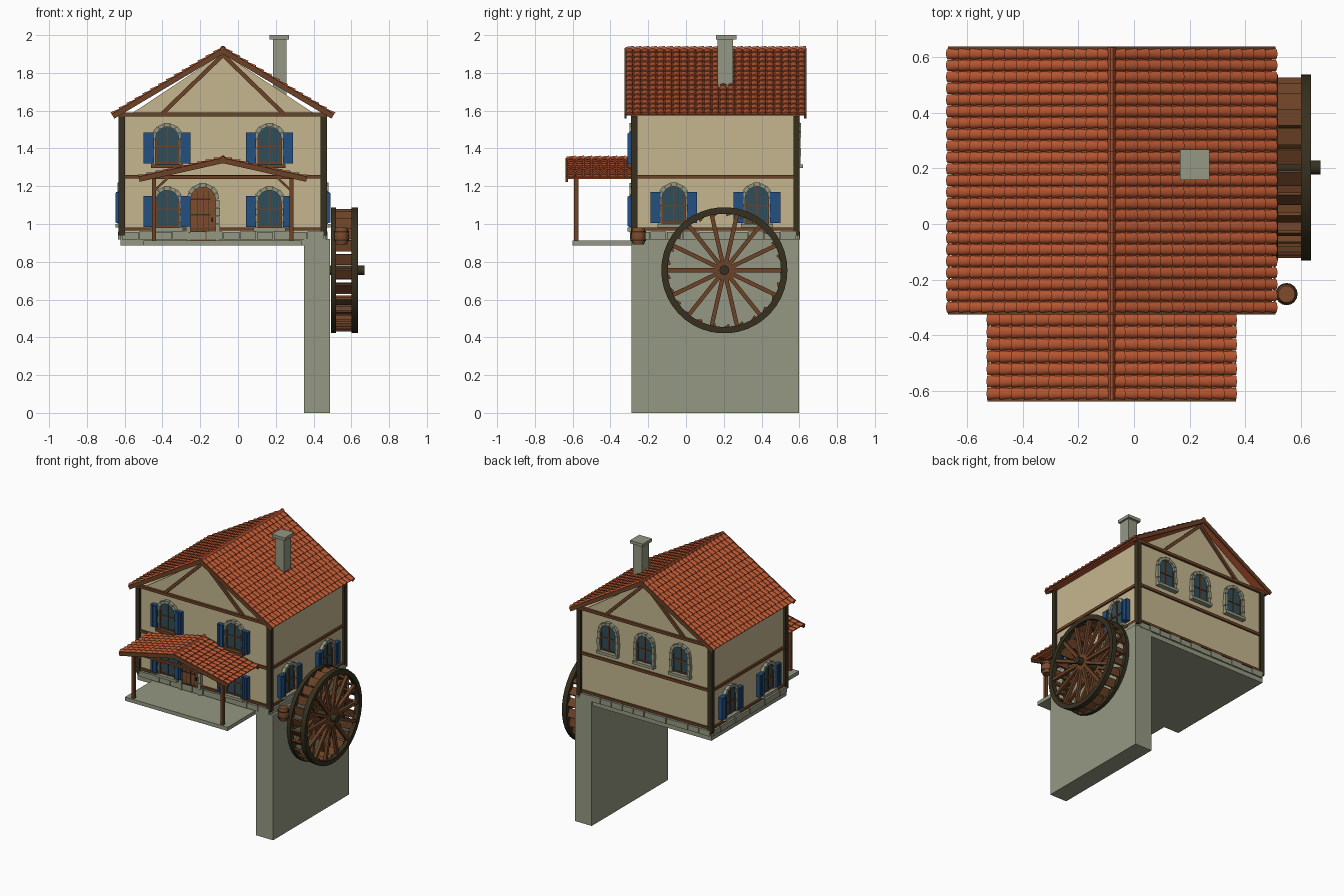
import bpy, bmesh, math
from mathutils import Matrix, Vector

if "Cube" in bpy.data.objects:
    bpy.data.objects.remove(bpy.data.objects["Cube"])

COL = {"cream plaster": (0.56, 0.47, 0.28), "grey stone": (0.30, 0.315, 0.225), "dark wood": (0.038, 0.03, 0.014),
       "brown wood": (0.15, 0.055, 0.02), "door wood": (0.21, 0.07, 0.025), "red tile": (0.46, 0.09, 0.03),
       "blue paint": (0.018, 0.08, 0.22), "window glass": (0.028, 0.075, 0.10)}
MATS = {}
for n, c in COL.items():
    MATS[n] = bpy.data.materials.new(n)
    MATS[n].diffuse_color = (*c, 1)
I = Matrix.Identity(4)
PARTS = {}
CX = -0.08                                   # ridge line of the house


def part(name, mat):
    return PARTS.setdefault(name, (bmesh.new(), mat))[0]


def bridge(bm, a, b):
    n = len(a)
    for i in range(n):
        bm.faces.new((a[i], a[(i + 1) % n], b[(i + 1) % n], b[i]))
    bm.faces.new(a)
    bm.faces.new(b[::-1])


def prism(bm, pts, y0, y1, M=I):             # x-z outline pushed along y
    a, b = [[bm.verts.new(M @ Vector((x, y, z))) for x, z in pts] for y in (y0, y1)]
    bridge(bm, a, b)


def box(bm, x0, x1, y0, y1, z0, z1, M=I):
    prism(bm, [(x0, z0), (x1, z0), (x1, z1), (x0, z1)], y0, y1, M)


def beam(bm, p, q, w, h, M=I):
    p, q = Vector(p), Vector(q)
    R = (q - p).to_track_quat('X', 'Z').to_matrix().to_4x4()
    box(bm, 0, (q - p).length, -w / 2, w / 2, -h / 2, h / 2, M @ Matrix.Translation(p) @ R)


def lathe(bm, prof, M=I, n=16, closed=False):  # (x, r) profile round the x axis
    rings = [[bm.verts.new(M @ Vector((x, r * math.cos(i * math.tau / n), r * math.sin(i * math.tau / n))))
              for i in range(n)] for x, r in prof]
    for a, b in zip(rings, rings[1:] + ([rings[0]] if closed else [])):
        for i in range(n):
            bm.faces.new((a[i], a[(i + 1) % n], b[(i + 1) % n], b[i]))
    if not closed:
        bm.faces.new(rings[0])
        bm.faces.new(rings[-1])


def tile(bm, M, x0, x1, yc, w, h, lift):     # one tapering barrel tile
    rings = []
    for x, k, z in ((x0, 0.84, 0), (x1, 1, lift)):
        rings.append([bm.verts.new(M @ Vector((x, yc - w * k * math.cos(t * math.pi / 5),
                      z + h * k * math.sin(t * math.pi / 5)))) for t in range(6)])
    bridge(bm, *rings)


def roof(label, half, y0, y1, zr, ze, rows, cols):
    L = math.hypot(half, zr - ze)
    c, s = half / L, (zr - ze) / L
    tiles = part(label + "_tiles", "red tile")
    deck = part(label + "_deck", "red tile")
    trim = part(label + "_gable_trim", "brown wood")
    p = (y1 - y0) / cols
    for d in (-1, 1):
        M = Matrix(((d * c, 0, d * s, CX), (0, 1, 0, 0), (-s, 0, c, zr), (0, 0, 0, 1)))
        box(deck, 0, L - 0.012, y0, y1, -0.008, 0.001, M)
        for r in range(rows):
            for k in range(cols):
                tile(tiles, M, r * L / rows - 0.004, (r + 1) * L / rows, y0 + (k + 0.5) * p, p * 0.49, 0.013, 0.007)
        for y in (y0, y1):
            box(trim, -0.004, L, y - 0.006, y + 0.006, -0.02, 0.008, M)
    for k in range(cols):                    # ridge caps
        R = Matrix(((0, -1, 0, CX), (1, 0, 0, y0 + k * p), (0, 0, 1, zr - 0.002), (0, 0, 0, 1)))
        tile(tiles, R, 0, p * 1.05, 0, 0.016, 0.02, 0.003)


def arch(w, z0, zs, n=10):
    return [(w, z0)] + [(w * math.cos(t * math.pi / n), zs + w * math.sin(t * math.pi / n)) for t in range(n + 1)] + [(-w, z0)]


def surround(label, M, r0, r1, z0, zs):      # stone jambs and arch blocks
    bm = part(label + "_stone_surround", "grey stone")
    nj = max(3, round((zs - z0) / 0.04))
    for k in range(nj):
        e = 0.004 * (k % 2)
        a, b = z0 + (zs - z0) * k / nj, z0 + (zs - z0) * (k + 1) / nj - 0.002
        for s in (-1, 1):
            box(bm, *sorted((s * r0, s * (r1 + e))), -0.022 - e / 2, 0.005, a, b, M)
    for k in range(7):
        t0, t1 = [math.pi * (k + f) / 7 for f in (0.03, 0.97)]
        rr = r1 + 0.003 * (k % 2)
        prism(bm, [(r * math.cos(t), zs + r * math.sin(t)) for r, t in ((r0, t0), (rr, t0), (rr, t1), (r0, t1))],
              -0.023, 0.005, M)


def window(label, M, z, shutters=True, sill="grey stone"):
    r0, r1, zs = 0.062, 0.082, z + 0.14
    prism(part(label + "_glass", "window glass"), arch(r0, z, zs), -0.006, 0.004, M)
    surround(label, M, r0, r1, z, zs)
    bars = part(label + "_bars", "brown wood")
    box(bars, -0.004, 0.004, -0.012, 0, z, zs + r0, M)
    for zz in (z + 0.012, z + 0.1):
        box(bars, -r0, r0, -0.012, 0, zz - 0.004, zz + 0.004, M)
    for s in (-1, 1):
        box(bars, *sorted((s * r0, s * (r0 - 0.007))), -0.012, 0, z, zs, M)
    box(part(label + "_sill", sill), -0.085, 0.085, -0.034, 0.004, z - 0.016, z + 0.004, M)
    if shutters:
        bm = part(label + "_shutters", "blue paint")
        for s in (-1, 1):
            u = lambda a, b: sorted((s * a, s * b))
            box(bm, *u(0.071, 0.124), -0.03, 0, z + 0.008, z + 0.172, M)
            for k in range(3):
                box(bm, *u(0.076 + k * 0.015, 0.088 + k * 0.015), -0.034, -0.028, z + 0.012, z + 0.168, M)


def face(x, y, deg):                         # local front (-y) turned to a wall
    return Matrix.Translation((x, y, 0)) @ Matrix.Rotation(math.radians(deg), 4, 'Z')


X0, X1, Y0, Y1 = -0.615, 0.455, -0.275, 0.585

# Masonry: river wall, foundation, porch slab, chimney
box(part("river_wall", "grey stone"), 0.35, 0.488, -0.288, 0.598, 0, 0.92)
box(part("foundation", "grey stone"), X0 - 0.007, X1 + 0.007, Y0 - 0.007, Y1 + 0.007, 0.885, 0.955)
box(part("porch_slab", "grey stone"), -0.5, 0.337, -0.602, -0.27, 0.885, 0.912)
box(part("chimney", "grey stone"), 0.185, 0.257, 0.168, 0.25, 1.6, 1.98)
box(part("chimney_cap", "grey stone"), 0.166, 0.271, 0.158, 0.267, 1.978, 2.0)

# Base stones, floor beams and wall plates on all four walls
stones = part("base_stones", "grey stone")
beams = part("wall_beams", "brown wood")
for M, L in ((face(CX, Y0, 0), X1 - X0), (face(X1, 0.155, 90), Y1 - Y0), (face(CX, Y1, 180), X1 - X0), (face(X0, 0.155, -90), Y1 - Y0)):
    n = round(L / 0.09)
    for k in range(n):
        a = -L / 2 + k * L / n
        box(stones, a + 0.002, a + L / n - 0.002, -0.016 - 0.003 * (k % 2), 0, 0.918, 0.957 + 0.003 * (k % 2), M)
    for z, h in ((0.973, 0.016), (1.25, 0.02)):
        box(beams, -L / 2, L / 2, -0.012, 0.005, z - h / 2, z + h / 2, M)

# Plaster walls and gable
box(part("walls", "cream plaster"), X0, X1, Y0, Y1, 0.95, 1.575)
prism(part("gable_walls", "cream plaster"), [(CX - 0.5, 1.574), (CX + 0.5, 1.574), (CX, 1.905)], Y0, Y1)
for y in (Y0 - 0.005, Y1 + 0.005):
    box(beams, CX - 0.575, CX + 0.57, y - 0.012, y + 0.012, 1.57, 1.59)
    for s in (-1, 1):
        beam(beams, (CX, y, 1.895), (CX + s * 0.32, y, 1.585), 0.018, 0.022)
posts = part("corner_posts", "dark wood")
for x in (X0, X1):
    for y in (Y0, Y1):
        box(posts, x - 0.017, x + 0.017, y - 0.017, y + 0.017, 0.94, 1.572)

# Tiled roofs
roof("main_roof", 0.585, -0.32, 0.632, 1.923, 1.575, 14, 23)
roof("porch_roof", 0.445, -0.632, -0.278, 1.342, 1.243, 10, 8)

# Porch frame
frame = part("porch_frame", "brown wood")
for x, s in ((-0.445, 1), (0.283, -1)):
    box(frame, x - 0.011, x + 0.011, -0.592, -0.57, 0.91, 1.25)
    beam(frame, (x, -0.62, 1.247), (x, -0.275, 1.247), 0.02, 0.02)
    beam(frame, (x, -0.58, 1.175), (x + s * 0.075, -0.58, 1.245), 0.012, 0.012)
beam(frame, (-0.5, -0.58, 1.247), (0.34, -0.58, 1.247), 0.018, 0.018)

# Windows
for x in (-0.375, 0.167):
    window("front_lower_windows", face(x, Y0, 0), 0.977)
    window("front_upper_windows", face(x, Y0, 0), 1.312, sill="brown wood")
for y in (-0.065, 0.375):
    window("right_windows", face(X1, y, 90), 0.997)
    window("left_windows", face(X0, y, -90), 0.997)
for x in (0.216, CX, -0.372):
    window("back_windows", face(x, Y1, 180), 1.312, False)

# Front door with planks, straps and handle
D = face(-0.185, Y0, 0)
prism(part("door", "door wood"), arch(0.066, 0.912, 1.13), -0.012, 0, D)
surround("door", D, 0.066, 0.086, 0.912, 1.13)
iron = part("door_straps", "dark wood")
for k in (-1, 0, 1):
    box(iron, k * 0.03 - 0.0015, k * 0.03 + 0.0015, -0.014, 0, 0.915, 1.175, D)
for z in (0.96, 1.05, 1.13):
    box(iron, -0.064, 0.04, -0.016, 0, z - 0.004, z + 0.004, D)
box(iron, 0.044, 0.052, -0.022, 0, 1.01, 1.035, D)

# Water wheel
W = Matrix.Translation((0, 0.203, 0.755))
rims = part("wheel_rims", "dark wood")
for a, b in ((0.492, 0.518), (0.6, 0.636)):
    lathe(rims, [(a, 0.3), (b, 0.3), (b, 0.334), (a, 0.334)], W, 42, True)
spokes = part("wheel_spokes", "brown wood")
for k in range(14):
    R = W @ Matrix.Rotation(k * math.tau / 14, 4, 'X')
    for x in (0.505, 0.617):
        beam(spokes, (x, 0.015, 0), (x, 0.305, 0), 0.022, 0.022, R)
paddles = part("wheel_paddles", "brown wood")
for k in range(25):
    R = W @ Matrix.Rotation((k + 0.5) * math.tau / 25, 4, 'X') @ Matrix.Translation((0, 0, 0.305)) @ Matrix.Rotation(math.radians(30), 4, 'X')
    box(paddles, 0.505, 0.61, -0.03, 0.03, -0.006, 0.006, R)
lathe(part("wheel_axle", "dark wood"), [(0.48, 0.026), (0.67, 0.026)], W, 12)

# Barrel
B = Matrix.Translation((0.548, -0.252, 0.892)) @ Matrix.Rotation(-math.pi / 2, 4, 'Y')
lathe(part("barrel", "door wood"), [(0, 0.03), (0.022, 0.037), (0.045, 0.039), (0.068, 0.037), (0.09, 0.03)], B)
for x in (0.018, 0.064):
    lathe(part("barrel_hoops", "dark wood"), [(x, 0.036), (x, 0.04), (x + 0.008, 0.04), (x + 0.008, 0.036)], B, 16, True)

# Turn the collected parts into objects
for name, (bm, mat) in PARTS.items():
    bmesh.ops.recalc_face_normals(bm, faces=bm.faces)
    me = bpy.data.meshes.new(name)
    bm.to_mesh(me)
    bm.free()
    me.materials.append(MATS[mat])
    ob = bpy.data.objects.new(name, me)
    bpy.context.collection.objects.link(ob)
    if name.endswith("_tiles") or name.startswith(("wheel_rims", "wheel_axle", "barrel")):
        ob.select_set(True)
        bpy.context.view_layer.objects.active = ob
bpy.ops.object.shade_smooth_by_angle(angle=math.radians(40))

for m in bpy.data.materials:
    if m.users and not m.is_grease_pencil:
        m.use_nodes = True
        m.node_tree.nodes["Principled BSDF"].inputs["Base Color"].default_value = m.diffuse_color
